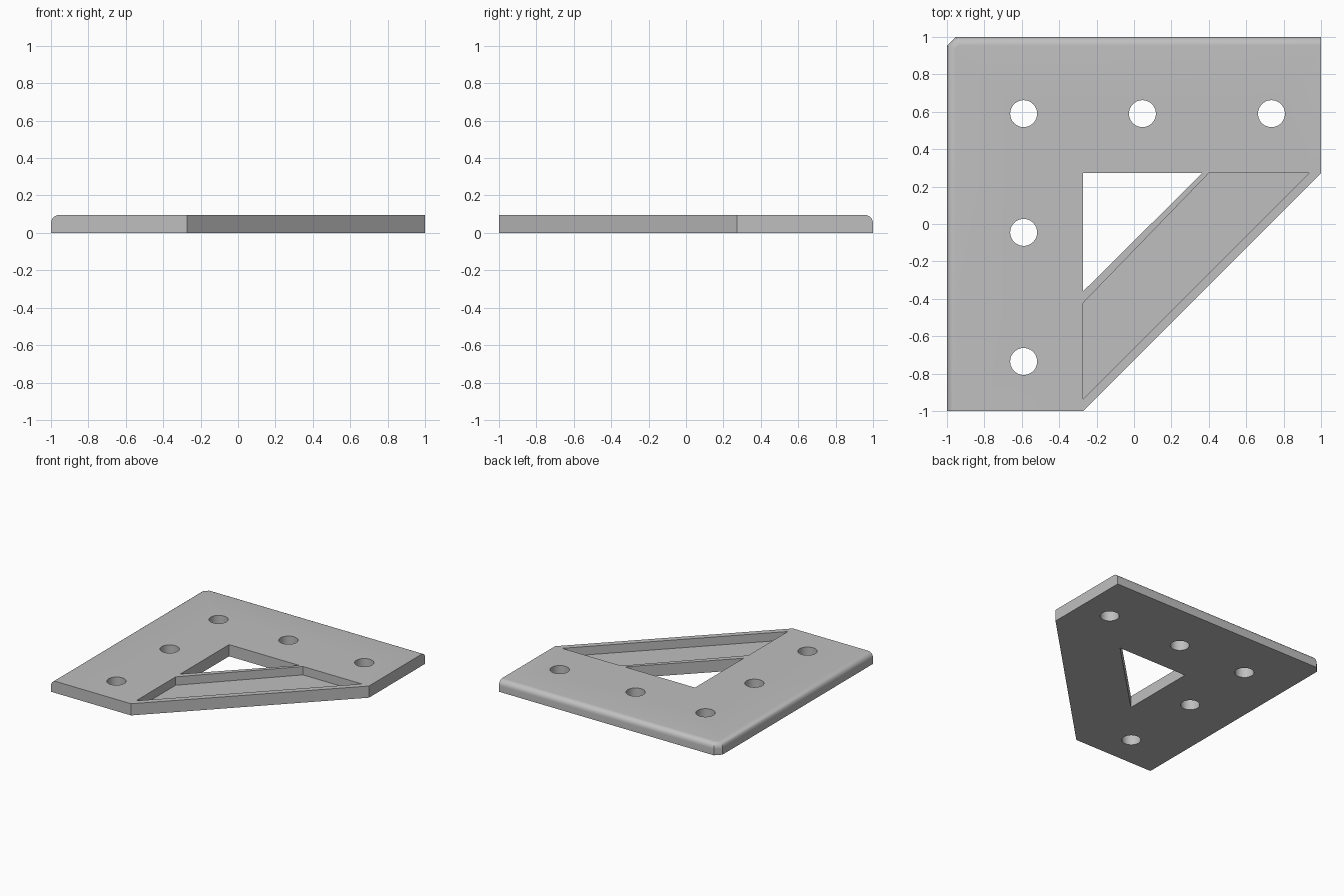
import bpy, bmesh, math

THICK = 0.096      # plate thickness
INNER = 0.272      # offset of the two arms' inner edges
CHAMFER = 0.047    # cut-off outer corner
ROUND = 0.045      # rounded top edge radius
POCKET_FLOOR = 0.027

cube = bpy.data.objects.get("Cube")
if cube:
    bpy.data.objects.remove(cube, do_unlink=True)

grey = bpy.data.materials.new("plain_grey")
grey.use_nodes = True
colour = (0.52, 0.52, 0.52, 1)
grey.diffuse_color = colour
grey.node_tree.nodes["Principled BSDF"].inputs["Base Color"].default_value = colour


def prism(name, outline, z0, z1, rounded=None):
    """Extrude an outline upwards, optionally rounding chosen top edges."""
    bm = bmesh.new()
    face = bm.faces.new([bm.verts.new((x, y, z0)) for x, y in outline])
    top = bmesh.ops.extrude_face_region(bm, geom=[face])["geom"]
    for v in top:
        if isinstance(v, bmesh.types.BMVert):
            v.co.z = z1
    bmesh.ops.recalc_face_normals(bm, faces=bm.faces[:])
    if rounded:
        edges = [e for e in bm.edges
                 if all(v.co.z > z1 - 0.001 and rounded(v.co) for v in e.verts)]
        bmesh.ops.bevel(bm, geom=edges, offset=ROUND, offset_type='OFFSET',
                        segments=8, profile=0.5, affect='EDGES')
    mesh = bpy.data.meshes.new(name)
    bm.to_mesh(mesh)
    bm.free()
    mesh.materials.append(grey)
    obj = bpy.data.objects.new(name, mesh)
    bpy.context.collection.objects.link(obj)
    return obj


def circle(cx, cy, r, n=48):
    return [(cx + r * math.cos(2 * math.pi * i / n),
             cy + r * math.sin(2 * math.pi * i / n)) for i in range(n)]


# Corner plate: two arms joined by a diagonal brace, outer top edges rounded
plate = prism("corner_plate",
              [(-1, -1), (-INNER, -1), (1, INNER), (1, 1),
               (CHAMFER - 1, 1), (-1, 1 - CHAMFER)],
              0, THICK, lambda co: co.x < -0.999 or co.y > 0.999)

# Triangular window, recessed brace pocket and bolt holes
cutters = [
    prism("window_cutter", [(-INNER, -0.36), (0.365, INNER), (-INNER, INNER)], -0.1, 0.2),
    prism("pocket_cutter", [(-INNER, -0.935), (0.935, INNER),
                            (0.4, INNER), (-INNER, -0.422)], POCKET_FLOOR, 0.2),
]
for x, y in [(-0.59, 0.59), (0.045, 0.59), (0.735, 0.59), (-0.59, -0.045), (-0.59, -0.735)]:
    cutters.append(prism("hole_cutter", circle(x, y, 0.072), -0.1, 0.2))

bpy.ops.object.select_all(action='DESELECT')
plate.select_set(True)
bpy.context.view_layer.objects.active = plate
for cutter in cutters:
    mod = plate.modifiers.new("cut", 'BOOLEAN')
    mod.operation = 'DIFFERENCE'
    mod.solver = 'EXACT'
    mod.object = cutter
    bpy.ops.object.modifier_apply(modifier=mod.name)
    bpy.data.objects.remove(cutter, do_unlink=True)

bpy.ops.object.shade_smooth_by_angle(angle=math.radians(30))
